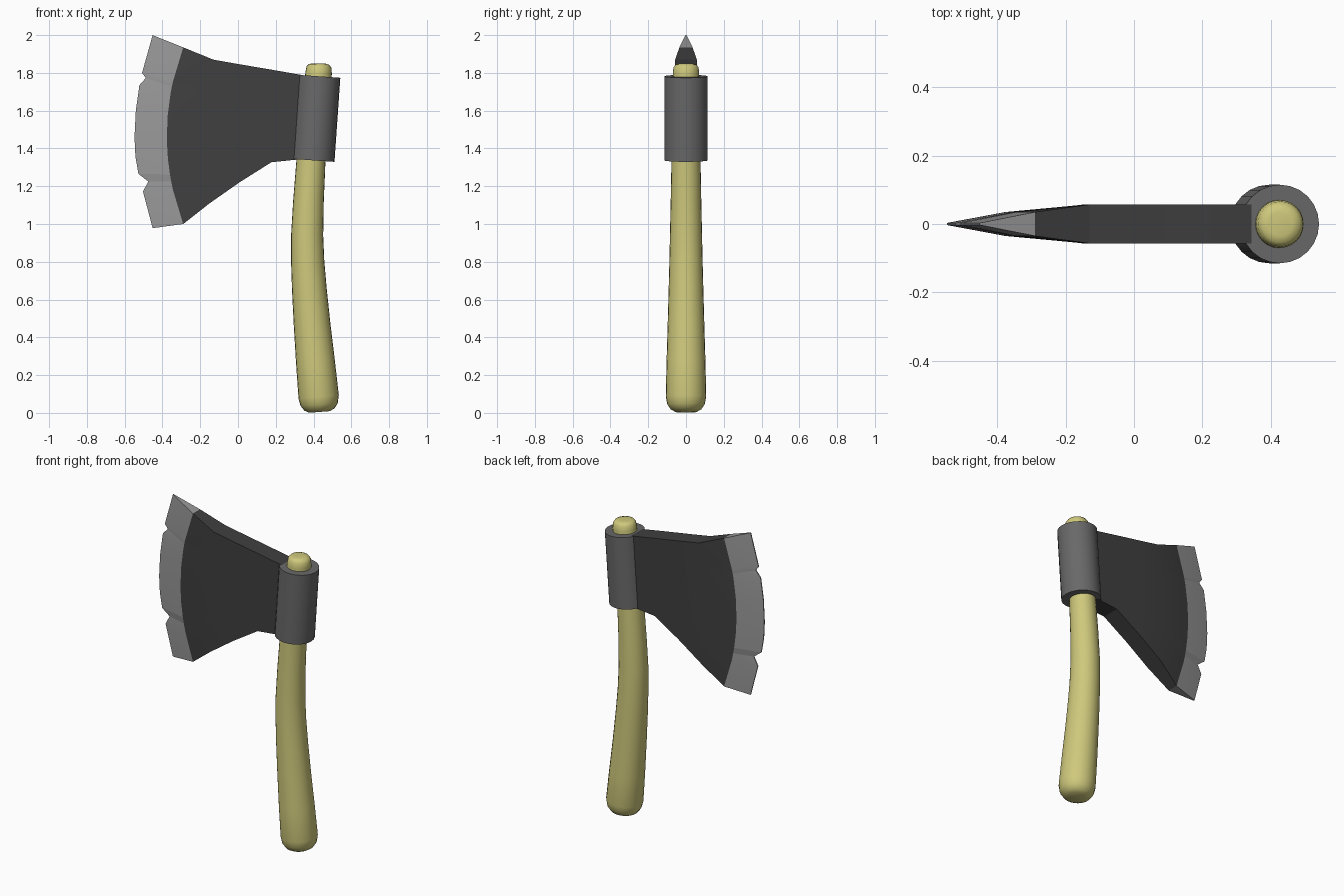
import bpy, bmesh, math
from mathutils import Vector

if "Cube" in bpy.data.objects:
    bpy.data.objects.remove(bpy.data.objects["Cube"])


def material(name, color):
    m = bpy.data.materials.new(name)
    m.diffuse_color = (*color, 1)
    m.use_nodes = True
    m.node_tree.nodes["Principled BSDF"].inputs["Base Color"].default_value = m.diffuse_color
    return m


def finish(name, bm, mats, angle=None):
    bmesh.ops.recalc_face_normals(bm, faces=bm.faces)
    me = bpy.data.meshes.new(name)
    bm.to_mesh(me)
    bm.free()
    ob = bpy.data.objects.new(name, me)
    bpy.context.collection.objects.link(ob)
    for m in mats:
        me.materials.append(m)
    if angle:
        bpy.ops.object.select_all(action='DESELECT')
        ob.select_set(True)
        bpy.context.view_layer.objects.active = ob
        bpy.ops.object.shade_smooth_by_angle(angle=math.radians(angle))
    return ob


def tube(name, stations, sides, mat, angle):
    """Loft capped rings through (x, z, radius), each square to the path."""
    bm = bmesh.new()
    rings = []
    for i, (x, z, r) in enumerate(stations):
        a, b = stations[max(i - 1, 0)], stations[min(i + 1, len(stations) - 1)]
        t = Vector((b[0] - a[0], 0, b[1] - a[1])).normalized()
        u = Vector((t.z, 0, -t.x))
        ring = []
        for k in range(sides):
            w = 2 * math.pi * k / sides
            ring.append(bm.verts.new(Vector((x, 0, z)) + u * r * math.cos(w)
                                     + Vector((0, r * math.sin(w), 0))))
        rings.append(ring)
    for a, b in zip(rings, rings[1:]):
        for k in range(sides):
            n = (k + 1) % sides
            bm.faces.new((a[k], a[n], b[n], b[k]))
    bm.faces.new(rings[0])
    bm.faces.new(rings[-1])
    return finish(name, bm, [mat], angle)


wood = material("wood", (0.62, 0.58, 0.2))
iron = material("iron", (0.14, 0.14, 0.14))
dark = material("dark_iron", (0.05, 0.05, 0.05))
steel = material("sharp_steel", (0.32, 0.32, 0.32))

# Curved wooden handle with rounded ends
tube("handle", [(.432, .005, .055), (.431, .018, .08), (.429, .045, .099), (.427, .085, .107),
                (.41, .27, .103), (.392, .47, .097), (.378, .65, .092), (.369, .8, .088),
                (.366, .94, .085), (.373, 1.12, .081), (.386, 1.33, .077), (.408, 1.58, .073),
                (.427, 1.80, .070), (.429, 1.83, .066), (.43, 1.845, .054), (.43, 1.849, .035)],
     24, wood, 50)

# Tilted collar around the handle
tube("collar", [(.396, 1.337, .115), (.427, 1.782, .115)], 24, iron, 30)

# Cutting edge outline with two notches, top to bottom
edge = [(-.452, 2.0), (-.508, 1.80), (-.488, 1.773), (-.522, 1.735), (-.541, 1.6),
        (-.548, 1.46), (-.543, 1.357), (-.527, 1.265), (-.475, 1.225), (-.503, 1.172),
        (-.452, .978)]
fracs = [(2.0 - z) / (2.0 - .978) for _, z in edge]

# Blade columns: top point, bottom point, half thickness, forward bulge
columns = [((.40, 1.778), (.38, 1.348), .057, 0),
           ((.177, 1.817), (.177, 1.327), .057, 0),
           ((.0, 1.847), (.01, 1.222), .057, 0),
           ((-.13, 1.87), (-.15, 1.11), .057, 0),
           ((-.29, 1.935), (-.29, 1.0), .035, .087)]
grid = []
for top, bot, t, bulge in columns:
    pts = [(top[0] + (bot[0] - top[0]) * f - bulge * 4 * f * (1 - f),
            top[1] + (bot[1] - top[1]) * f) for f in fracs]
    grid.append((pts, t))
grid.append((edge, .003))

bm = bmesh.new()
sides = [[[bm.verts.new((x, s * t, z)) for x, z in pts] for pts, t in grid] for s in (-1, 1)]
last = len(grid) - 1
rows = len(edge)
for c in range(last):
    slot = 1 if c == last - 1 else 0
    made = []
    for side in sides:
        a, b = side[c], side[c + 1]
        made += [bm.faces.new((a[r], a[r + 1], b[r + 1], b[r])) for r in range(rows - 1)]
    for r in (0, rows - 1):
        made.append(bm.faces.new((sides[0][c][r], sides[0][c + 1][r],
                                  sides[1][c + 1][r], sides[1][c][r])))
    for f in made:
        f.material_index = slot
for c, slot in ((0, 0), (last, 1)):
    for r in range(rows - 1):
        f = bm.faces.new((sides[0][c][r], sides[0][c][r + 1],
                          sides[1][c][r + 1], sides[1][c][r]))
        f.material_index = slot
finish("blade", bm, [dark, steel], 8)
